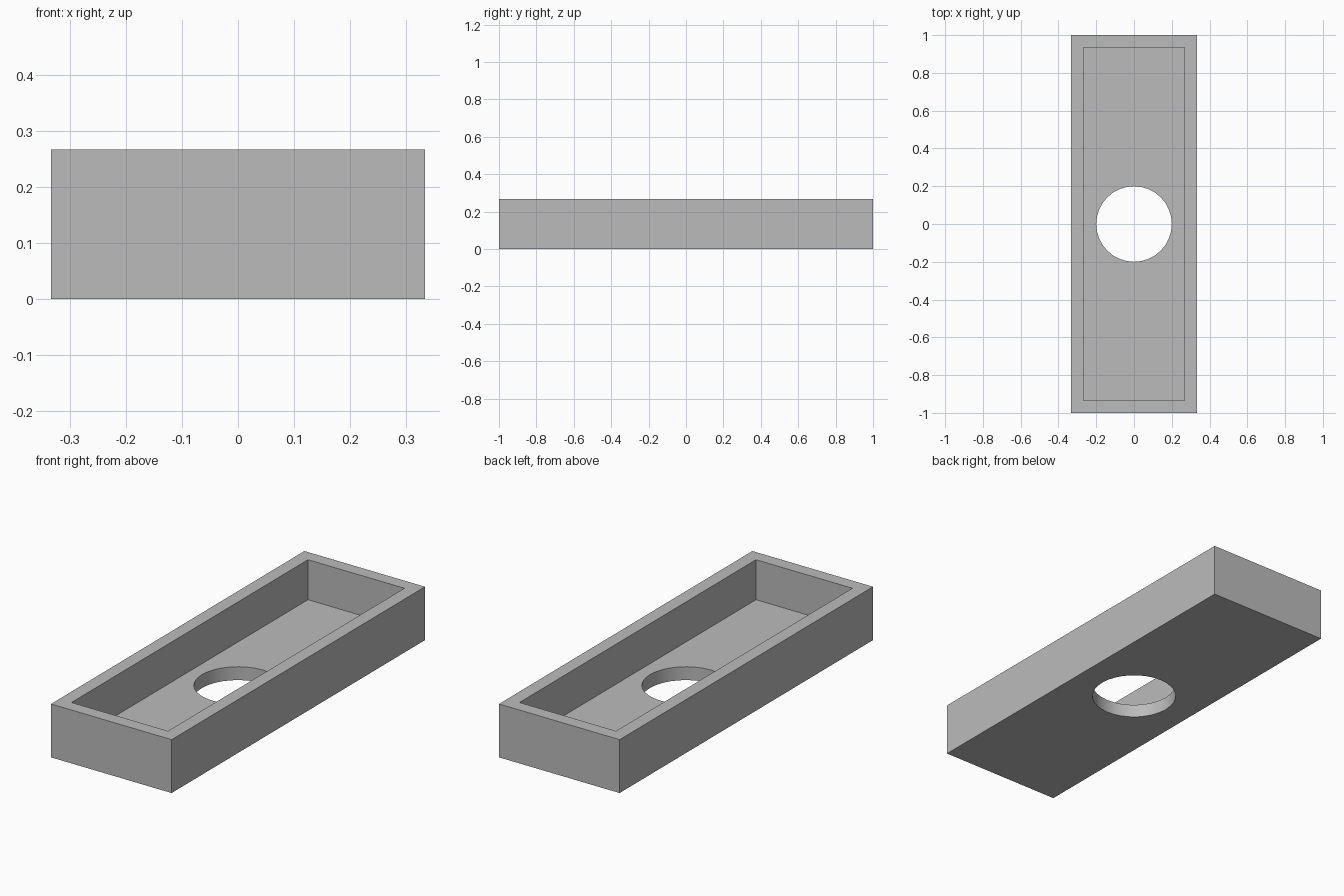
import bpy
import math

cube = bpy.data.objects.get("Cube")
if cube:
    bpy.data.objects.remove(cube, do_unlink=True)

LENGTH, WIDTH, HEIGHT = 2.0, 2 / 3, 4 / 15
WALL = 1 / 15          # wall and floor thickness
HOLE_RADIUS = 0.2

grey = bpy.data.materials.new("plain grey")
grey.use_nodes = True
colour = (0.5, 0.5, 0.5, 1)
grey.diffuse_color = colour
grey.node_tree.nodes["Principled BSDF"].inputs["Base Color"].default_value = colour


def add_box(name, width, length, bottom, top):
    bpy.ops.mesh.primitive_cube_add(size=1, location=(0, 0, (bottom + top) / 2))
    box = bpy.context.object
    box.name = name
    box.scale = (width, length, top - bottom)
    bpy.ops.object.transform_apply(location=True, rotation=False, scale=True)
    box.data.materials.append(grey)
    return box


def cut(target, cutter):
    mod = target.modifiers.new(cutter.name, "BOOLEAN")
    mod.operation = "DIFFERENCE"
    mod.solver = "EXACT"
    mod.object = cutter
    bpy.context.view_layer.objects.active = target
    bpy.ops.object.modifier_apply(modifier=mod.name)
    bpy.data.objects.remove(cutter, do_unlink=True)


# Outer block
tray = add_box("tray", WIDTH, LENGTH, 0, HEIGHT)

# Open recess with even walls and floor
cut(tray, add_box("recess_cutter", WIDTH - 2 * WALL, LENGTH - 2 * WALL, WALL, HEIGHT + WALL))

# Round hole through the floor
bpy.ops.mesh.primitive_cylinder_add(vertices=32, radius=HOLE_RADIUS, depth=4 * WALL)
hole = bpy.context.object
hole.name = "hole_cutter"
hole.data.materials.append(grey)
cut(tray, hole)

# Smooth the hole rim, keep the corners crisp
bpy.ops.object.select_all(action="DESELECT")
tray.select_set(True)
bpy.context.view_layer.objects.active = tray
bpy.ops.object.shade_smooth_by_angle(angle=math.radians(30))
